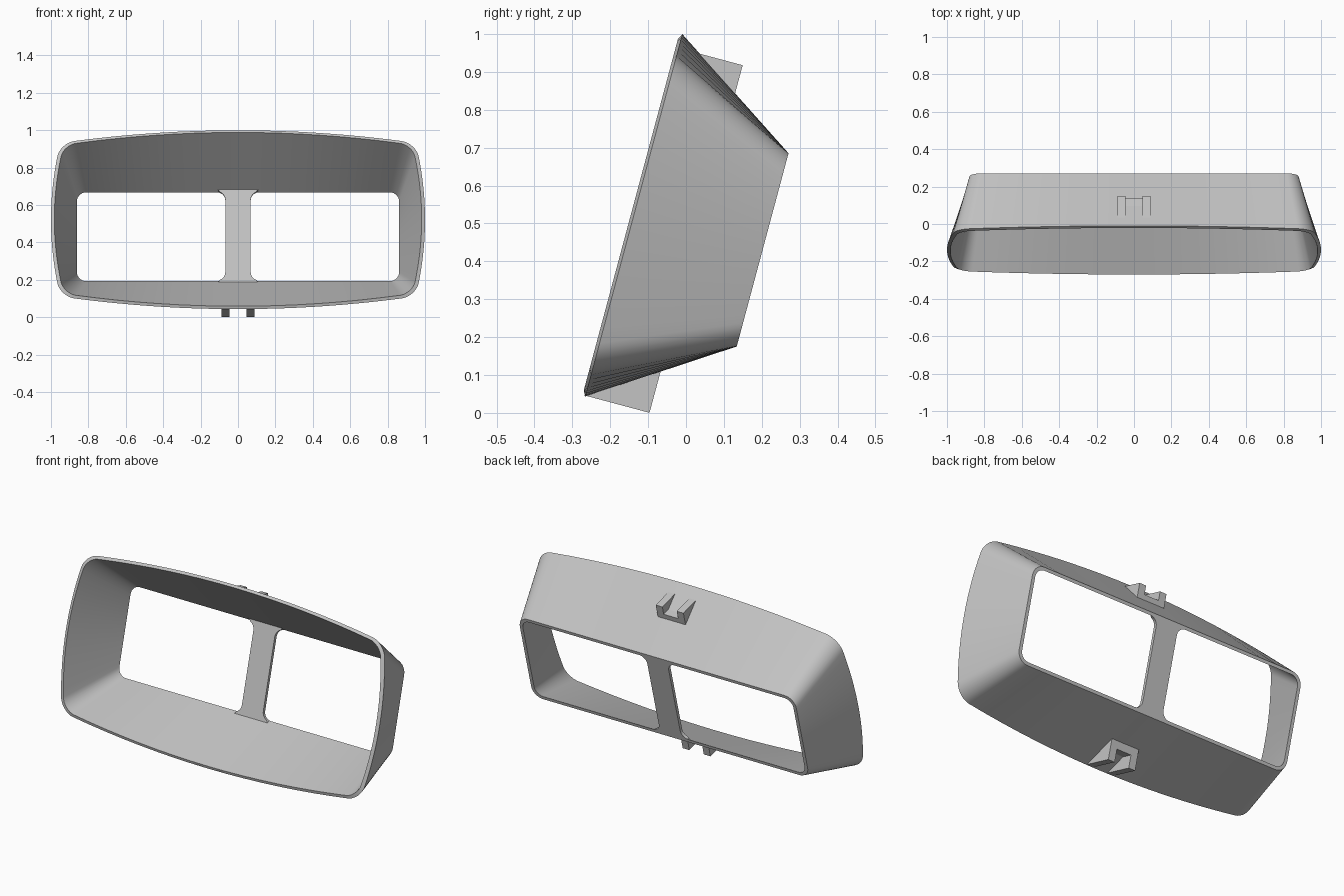
import bpy, bmesh, math
from mathutils import Matrix, Vector

if "Cube" in bpy.data.objects:
    bpy.data.objects.remove(bpy.data.objects["Cube"])

grey = bpy.data.materials.new("light grey plastic")
grey.use_nodes = True
grey.diffuse_color = (0.55, 0.55, 0.55, 1)
grey.node_tree.nodes["Principled BSDF"].inputs["Base Color"].default_value = grey.diffuse_color

# Parts are laid out as (x, depth, height) and leaned back together
CENTRE = 0.468
LEAN = Matrix.Rotation(math.radians(-15), 4, 'X')
FRONT, BACK = -0.268, 0.084


def finish(name, bm, smooth=False):
    bmesh.ops.recalc_face_normals(bm, faces=bm.faces)
    bm.transform(LEAN)
    mesh = bpy.data.meshes.new(name)
    bm.to_mesh(mesh)
    bm.free()
    mesh.materials.append(grey)
    obj = bpy.data.objects.new(name, mesh)
    bpy.context.collection.objects.link(obj)
    if smooth:
        bpy.ops.object.select_all(action='DESELECT')
        obj.select_set(True)
        bpy.context.view_layer.objects.active = obj
        bpy.ops.object.shade_smooth_by_angle(angle=math.radians(30))
    return obj


def outline(half_x, half_h, radius, bow_x, bow_h, depth):
    """Rounded rectangle whose four sides bulge outwards."""
    arc, side = 8, 16
    corners = []
    for k, (sx, sh) in enumerate([(1, 1), (-1, 1), (-1, -1), (1, -1)]):
        cx, ch = sx * (half_x - radius), sh * (half_h - radius)
        corners.append([Vector((cx + radius * math.cos(a), ch + radius * math.sin(a)))
                        for a in [(k + i / arc) * math.pi / 2 for i in range(arc + 1)]])
    points = []
    for k in range(4):
        points += corners[k]
        start, end = corners[k][-1], corners[(k + 1) % 4][0]
        points += [start.lerp(end, i / side) for i in range(1, side)]
    ring = []
    for x, h in points:
        bx = bow_x * (1 - (h / half_h) ** 2) * x / half_x
        bh = bow_h * (1 - (x / half_x) ** 2) * h / half_h
        ring.append((x + bx, depth, CENTRE + h + bh))
    return ring


# Flared visor shell: outer front, outer back, inner back, inner front
bm = bmesh.new()
rings = [[bm.verts.new(p) for p in outline(*spec)] for spec in (
    (0.95, 0.425, 0.075, 0.05, 0.07, FRONT),
    (0.88, 0.264, 0.065, 0, 0, BACK),
    (0.861, 0.246, 0.05, 0, 0, BACK),
    (0.932, 0.411, 0.065, 0.05, 0.07, FRONT - 0.008))]
for a, b in zip(rings, rings[1:] + rings[:1]):
    for i in range(len(a)):
        j = (i + 1) % len(a)
        bm.faces.new((a[i], a[j], b[j], b[i]))
finish("visor_shell", bm, True)


def prism(bm, points, offset):
    """Extrude a closed outline along an offset."""
    face = bm.faces.new([bm.verts.new(p) for p in points])
    new = bmesh.ops.extrude_face_region(bm, geom=[face])["geom"]
    verts = [g for g in new if isinstance(g, bmesh.types.BMVert)]
    bmesh.ops.translate(bm, verts=verts, vec=offset)
    return verts


# Centre divider with filleted ends
half, fillet, top = 0.068, 0.045, 0.246
quarter = [(half + fillet * (1 - math.cos(a)), top - fillet * (1 - math.sin(a)))
           for a in [math.pi / 2 * (1 - i / 8) for i in range(9)]]
quarter = [(half + fillet - fillet * math.cos(a), top - fillet + fillet * math.sin(a))
           for a in [math.pi / 2 * i / 8 for i in range(9)]]
right = [(x, -h) for x, h in reversed(quarter)] + quarter
loop = right + [(-x, -h) for x, h in right]
bm = bmesh.new()
front = prism(bm, [(x, BACK, CENTRE + h) for x, h in loop], (0, -0.018, 0))
for v in front:
    if abs(v.co.z - CENTRE) > top - 0.001:
        v.co.z += math.copysign(0.01, v.co.z - CENTRE)
finish("centre_divider", bm, True)


# Mounting clips: two wedge prongs joined by a low bar
def clip(name, sign, tip):
    bm = bmesh.new()
    back = -0.093

    def wall(d):
        return CENTRE + sign * (0.49 - 0.652 * (d - FRONT))

    def wedge(x0, x1, level):
        meet = FRONT + (0.49 - abs(level - CENTRE)) / 0.652
        points = [(x0, meet, level), (x0, back, level), (x0, back, wall(back))]
        prism(bm, points, (x1 - x0, 0, 0))

    wedge(-0.088, -0.046, tip)
    wedge(0.046, 0.088, tip)
    wedge(-0.046, 0.046, wall(back) + 0.4 * (tip - wall(back)))
    finish(name, bm)


clip("top_clip", 1, 0.925)
clip("bottom_clip", -1, -0.0247)
